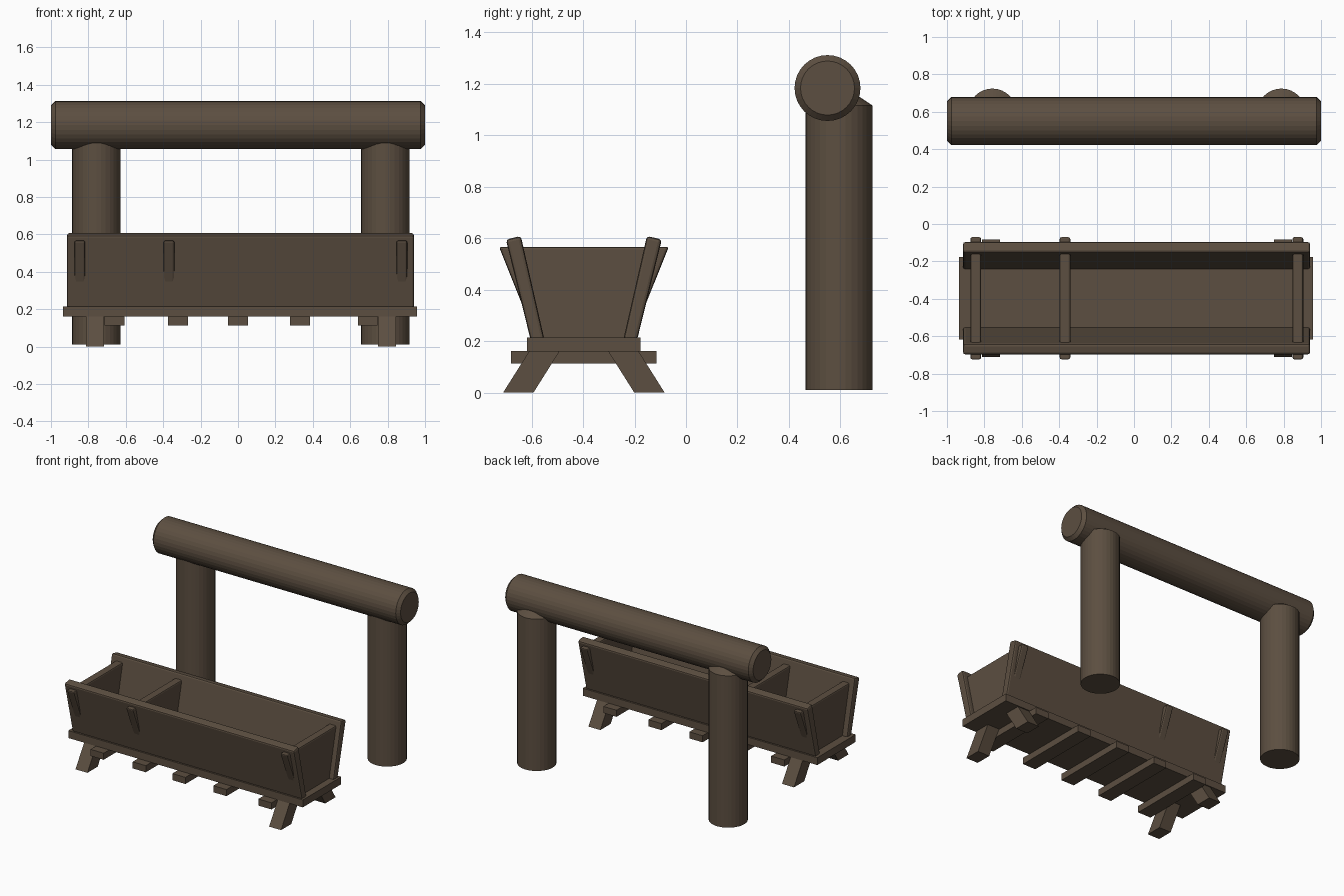
import bpy, bmesh, math
from mathutils import Matrix

if "Cube" in bpy.data.objects:
    bpy.data.objects.remove(bpy.data.objects["Cube"])

wood = bpy.data.materials.new("dark brown wood")
wood.diffuse_color = (0.107, 0.077, 0.052, 1)
wood.use_nodes = True
wood.node_tree.nodes["Principled BSDF"].inputs["Base Color"].default_value = wood.diffuse_color
MID = -0.397  # trough centre line in y


def finish(name, bm, bevel=0):
    bmesh.ops.recalc_face_normals(bm, faces=bm.faces[:])
    me = bpy.data.meshes.new(name)
    bm.to_mesh(me)
    bm.free()
    me.materials.append(wood)
    ob = bpy.data.objects.new(name, me)
    bpy.context.collection.objects.link(ob)
    if bevel:
        m = ob.modifiers.new("bevel", 'BEVEL')
        m.width = bevel
        m.segments = 2
    return ob


def prism(name, profile, x0, x1, bevel=0):
    """Extrude a (y, z) outline along x."""
    bm = bmesh.new()
    f = bm.faces.new([bm.verts.new((x0, y, z)) for y, z in profile])
    r = bmesh.ops.extrude_face_region(bm, geom=[f])
    vs = [g for g in r["geom"] if isinstance(g, bmesh.types.BMVert)]
    bmesh.ops.translate(bm, verts=vs, vec=(x1 - x0, 0, 0))
    return finish(name, bm, bevel)


def box(name, x0, x1, y0, y1, z0, z1):
    return prism(name, [(y0, z0), (y1, z0), (y1, z1), (y0, z1)], x0, x1)


def log(name, rings, matrix, n=32):
    """Round timber from (radius, height) rings."""
    bm = bmesh.new()
    loops = [[bm.verts.new((r * math.cos(2 * math.pi * i / n),
                            r * math.sin(2 * math.pi * i / n), h)) for i in range(n)]
             for r, h in rings]
    for a, b in zip(loops, loops[1:]):
        for i in range(n):
            j = (i + 1) % n
            bm.faces.new((a[i], a[j], b[j], b[i]))
    bm.faces.new(loops[0][::-1])
    bm.faces.new(loops[-1])
    bmesh.ops.transform(bm, matrix=matrix, verts=bm.verts[:])
    return finish(name, bm)


# Hitching rail and its two posts
log("rail_log", [(0.105, -1), (0.128, -0.977), (0.128, 0.977), (0.105, 1)],
    Matrix.Translation((0, 0.55, 1.184)) @ Matrix.Rotation(math.pi / 2, 4, 'Y'))
for side, x in (("left", -0.757), ("right", 0.788)):
    log(side + "_post", [(0.13, 0.01), (0.13, 1.117), (0.08, 1.15)],
        Matrix.Translation((x, 0.594, 0)))

# Trough floor and the slats under it
box("trough_floor", -0.936, 0.956, -0.618, -0.176, 0.16, 0.214)
for i, x in enumerate((-0.66, -0.32, 0.0, 0.331, 0.694)):
    box("floor_slat_%d" % (i + 1), x - 0.053, x + 0.053, -0.681, -0.115, 0.113, 0.161)

# Sloping side boards and splayed legs, mirrored front to back
for s, side in ((-1, "front"), (1, "back")):
    prism(side + "_board", [(MID + s * y, z) for y, z in
          ((0.153, 0.205), (0.207, 0.205), (0.303, 0.595), (0.245, 0.609))],
          -0.914, 0.941, 0.012)
    for end, x in (("left", -0.765), ("right", 0.797)):
        prism("%s_%s_leg" % (side, end), [(MID + s * y, z) for y, z in
              ((0.196, 0), (0.314, 0), (0.208, 0.168), (0.09, 0.168))],
              x - 0.048, x + 0.048)

# End panels and divider, with wedge ends poking through the boards
for name, x in (("left_end_panel", -0.846), ("divider_panel", -0.369), ("right_end_panel", 0.876)):
    prism(name, [(MID + y, z) for y, z in
          ((-0.185, 0.205), (0.185, 0.205), (0.33, 0.567), (-0.33, 0.567))],
          x - 0.029, x + 0.029, 0.01)
